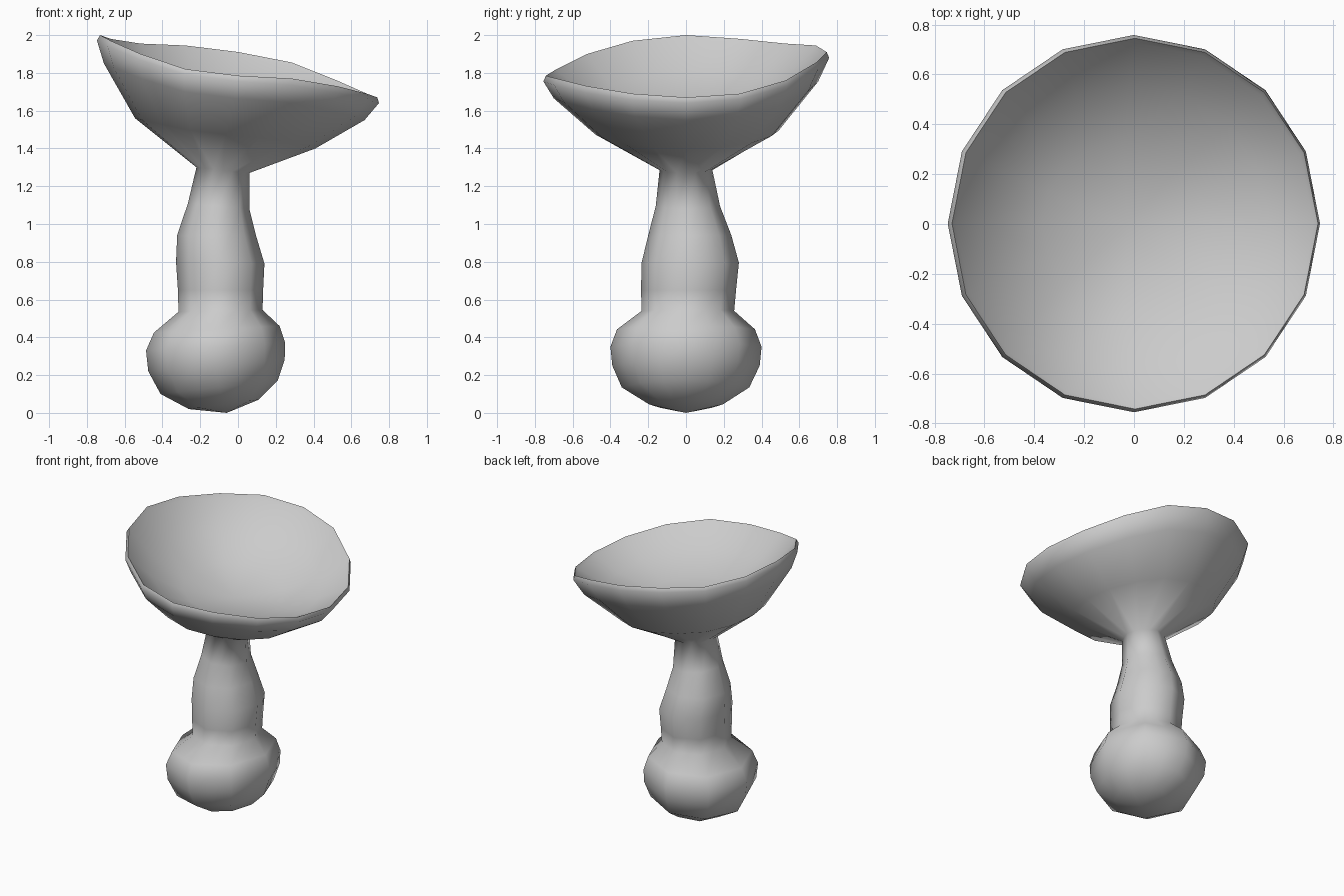
import bpy, bmesh
from math import cos, sin, pi, radians

N = 16
# Height of the wavy cap rim, around from +x
RIM_Z = [1.67, 1.69, 1.76, 1.855, 1.91, 1.945, 1.955, 1.98,
         2.0, 1.97, 1.90, 1.82, 1.785, 1.77, 1.73, 1.69]


def ring(bm, xl, zl, xr, zr, yf, yb, tilt=0.0, wave=0.0, octagon=False):
    """Tilted ellipse through its left, right, front and back points."""
    pts = []
    for i in range(N):
        a = 2 * pi * i / N
        c, s = cos(a), sin(a)
        if octagon and i % 2:          # mid-point of an octagon side
            c, s = c * cos(pi / 8), s * cos(pi / 8)
        dev = RIM_Z[i] - (1.835 - 0.165 * c + 0.063 * s)
        pts.append(bm.verts.new((
            (xl + xr) / 2 + (xr - xl) / 2 * c,
            (yf + yb) / 2 + (yb - yf) / 2 * s,
            (zl + zr) / 2 + (zr - zl) / 2 * c + tilt * s + wave * dev)))
    return pts


# left x, z, right x, z, front y, back y, y tilt, rim waviness
stem = [
    (-0.26, 0.02, 0.11, 0.07, -0.195, 0.195),
    (-0.41, 0.10, 0.21, 0.17, -0.34, 0.335),
    (-0.475, 0.22, 0.247, 0.28, -0.39, 0.39),
    (-0.487, 0.33, 0.25, 0.37, -0.40, 0.40),
    (-0.445, 0.425, 0.22, 0.46, -0.365, 0.365),
    (-0.315, 0.535, 0.13, 0.545, -0.235, 0.255),
    (-0.318, 0.65, 0.133, 0.65, -0.238, 0.265),
    (-0.328, 0.80, 0.14, 0.79, -0.235, 0.28),
    (-0.322, 0.94, 0.095, 0.94, -0.20, 0.24),
    (-0.265, 1.11, 0.06, 1.08, -0.16, 0.18),
    (-0.22, 1.30, 0.06, 1.27, -0.14, 0.14),
]
cap_outside = [
    (-0.545, 1.56, 0.41, 1.40, -0.48, 0.49, 0.01, 0.3),
    (-0.71, 1.85, 0.67, 1.55, -0.70, 0.70, 0.045, 0.8),
    (-0.747, 1.972, 0.746, 1.64, -0.755, 0.758, 0.063, 0.9),
    (-0.73, 2.0, 0.738, 1.67, -0.742, 0.745, 0.063, 1),
]
cap_bowl = [
    (-0.715, 1.975, 0.72, 1.655, -0.725, 0.728, 0.06, 1),
    (-0.58, 1.80, 0.54, 1.575, -0.56, 0.56, 0.04, 0.6),
    (-0.37, 1.64, 0.29, 1.525, -0.33, 0.33, 0.02, 0.3),
]

# Mushroom: one skin from the bulb up the stem, over the rim, into the bowl
bm = bmesh.new()
loops = [ring(bm, *p, octagon=True) for p in stem]
loops += [ring(bm, *p) for p in cap_outside + cap_bowl]
for a, b in zip(loops, loops[1:]):
    for i in range(N):
        j = (i + 1) % N
        bm.faces.new((a[i], a[j], b[j], b[i]))
for loop, co in ((loops[0], (-0.06, 0, 0)), (loops[-1], (-0.03, 0, 1.53))):
    tip = bm.verts.new(co)
    for i in range(N):
        bm.faces.new((loop[i], loop[(i + 1) % N], tip))
bmesh.ops.recalc_face_normals(bm, faces=bm.faces)
mesh = bpy.data.meshes.new("mushroom")
bm.to_mesh(mesh)
bm.free()
obj = bpy.data.objects.new("mushroom", mesh)
bpy.context.collection.objects.link(obj)
bpy.context.view_layer.objects.active = obj
obj.select_set(True)
bpy.ops.object.shade_smooth_by_angle(angle=radians(80))
